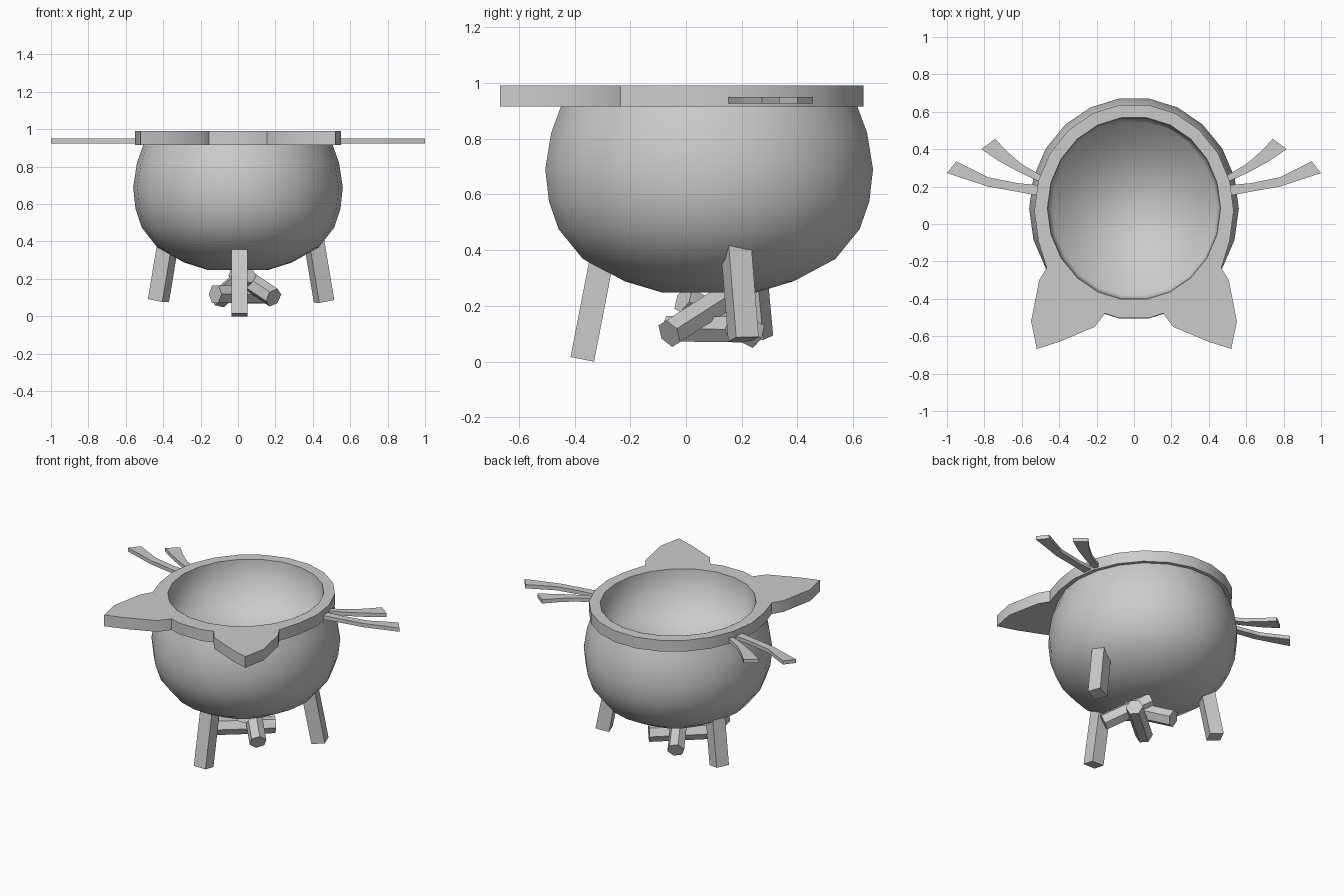
import bpy, bmesh, math
from mathutils import Vector, Matrix

if "Cube" in bpy.data.objects:
    bpy.data.objects.remove(bpy.data.objects["Cube"])

SIDES = 22
STEP = 2 * math.pi / SIDES


def link(name, data):
    ob = bpy.data.objects.new(name, data)
    bpy.context.collection.objects.link(ob)
    return ob


def select(ob):
    bpy.ops.object.select_all(action='DESELECT')
    ob.select_set(True)
    bpy.context.view_layer.objects.active = ob


def smooth(ob, degrees):
    select(ob)
    bpy.ops.object.shade_smooth_by_angle(angle=math.radians(degrees))


def lathe(name, profile, cap_start=False, cap_end=False):
    """Slightly oval turned shape from (radius, height) points."""
    bm = bmesh.new()
    rings = [[bm.verts.new((r * 0.953 * math.cos(i * STEP),
                            0.083 + r * 1.01 * math.sin(i * STEP), z))
              for i in range(SIDES)] for r, z in profile]
    for lo, hi in zip(rings, rings[1:]):
        for i in range(SIDES):
            j = (i + 1) % SIDES
            bm.faces.new((lo[i], lo[j], hi[j], hi[i]))
    if cap_start:
        bm.faces.new(rings[0][::-1])
    if cap_end:
        bm.faces.new(rings[-1])
    me = bpy.data.meshes.new(name)
    bm.to_mesh(me)
    bm.free()
    return link(name, me)


def plate(name, outlines, z0, z1):
    """Flat extruded plate; extra outlines become holes."""
    cu = bpy.data.curves.new(name, 'CURVE')
    cu.dimensions = '2D'
    cu.fill_mode = 'BOTH'
    cu.extrude = (z1 - z0) / 2
    for pts in outlines:
        sp = cu.splines.new('POLY')
        sp.points.add(len(pts) - 1)
        for p, (x, y) in zip(sp.points, pts):
            p.co = (x, y, 0, 1)
        sp.use_cyclic_u = True
    ob = link(name, cu)
    ob.location.z = (z0 + z1) / 2
    select(ob)
    bpy.ops.object.convert(target='MESH')
    bpy.ops.object.shade_flat()
    return bpy.context.view_layer.objects.active


def stick(name, a, b, radius, sides, twist=0.0):
    """Straight prism running from a to b."""
    a, b = Vector(a), Vector(b)
    w = (b - a).normalized()
    u = Vector((math.cos(twist), math.sin(twist), 0))
    u = (u - w * u.dot(w)).normalized()
    rot = Matrix((u, w.cross(u), w)).transposed().to_4x4()
    bm = bmesh.new()
    turn = Matrix.Rotation(math.pi / sides, 4, 'Z')
    bmesh.ops.create_cone(bm, cap_ends=True, segments=sides, radius1=radius,
                          radius2=radius, depth=(b - a).length,
                          matrix=Matrix.Translation((a + b) / 2) @ rot @ turn)
    me = bpy.data.meshes.new(name)
    bm.to_mesh(me)
    bm.free()
    return link(name, me)


# round pot and the softly shaded basin inside it
pot = lathe("pot", [(0.17, 0.248), (0.303, 0.288), (0.453, 0.368), (0.54, 0.475),
                    (0.575, 0.575), (0.588, 0.69), (0.567, 0.82), (0.53, 0.92)],
            cap_start=True)
smooth(pot, 60)
basin = lathe("basin", [(0.485, 0.99), (0.462, 0.71)], cap_end=True)
smooth(basin, 180)

# rim with two pointed ears
ear = [(0.08, -0.503), (0.155, -0.478), (0.21, -0.55), (0.40, -0.63),
       (0.52, -0.668), (0.55, -0.52), (0.507, -0.30), (0.467, -0.235)]
back = [(0.533 * math.cos(i * STEP), 0.07 + 0.573 * math.sin(i * STEP))
        for i in range(-1, SIDES // 2 + 2)]
outer = ear + back + [(-x, y) for x, y in reversed(ear)]
hole = [(0.463 * math.cos(i * STEP), 0.083 + 0.491 * math.sin(i * STEP))
        for i in range(SIDES)]
rim = plate("eared_rim", [outer, hole], 0.915, 0.99)
smooth(rim, 30)

# whiskers, mirrored left and right
whiskers = {
    "rear_whiskers": [(0.48, 0.25), (0.60, 0.32), (0.67, 0.38), (0.743, 0.455),
                      (0.817, 0.40), (0.72, 0.335), (0.61, 0.275), (0.48, 0.215)],
    "front_whiskers": [(0.48, 0.205), (0.62, 0.218), (0.78, 0.25), (0.95, 0.335),
                       (1.0, 0.272), (0.78, 0.2), (0.62, 0.172), (0.48, 0.145)],
}
for name, pts in whiskers.items():
    ob = plate(name, [pts], 0.925, 0.95)
    ob.modifiers.new("mirror", 'MIRROR')

# three splayed square legs
leg_r = 0.043 * math.sqrt(2)
stick("front_leg", (0.007, -0.372, 0.008), (0.007, -0.30, 0.38), leg_r, 4)
stick("right_leg", (0.46, 0.206, 0.08), (0.402, 0.178, 0.43), leg_r, 4, math.radians(20))
stick("left_leg", (-0.425, 0.256, 0.085), (-0.37, 0.225, 0.42), leg_r, 4, math.radians(-25))

# firewood
stick("log_right", (0.19, -0.06, 0.10), (-0.01, 0.15, 0.235), 0.053, 6)
stick("log_flat", (-0.122, -0.05, 0.118), (0.148, 0.18, 0.115), 0.053, 6)
stick("log_left", (-0.10, 0.25, 0.095), (0.05, -0.01, 0.225), 0.053, 6)
